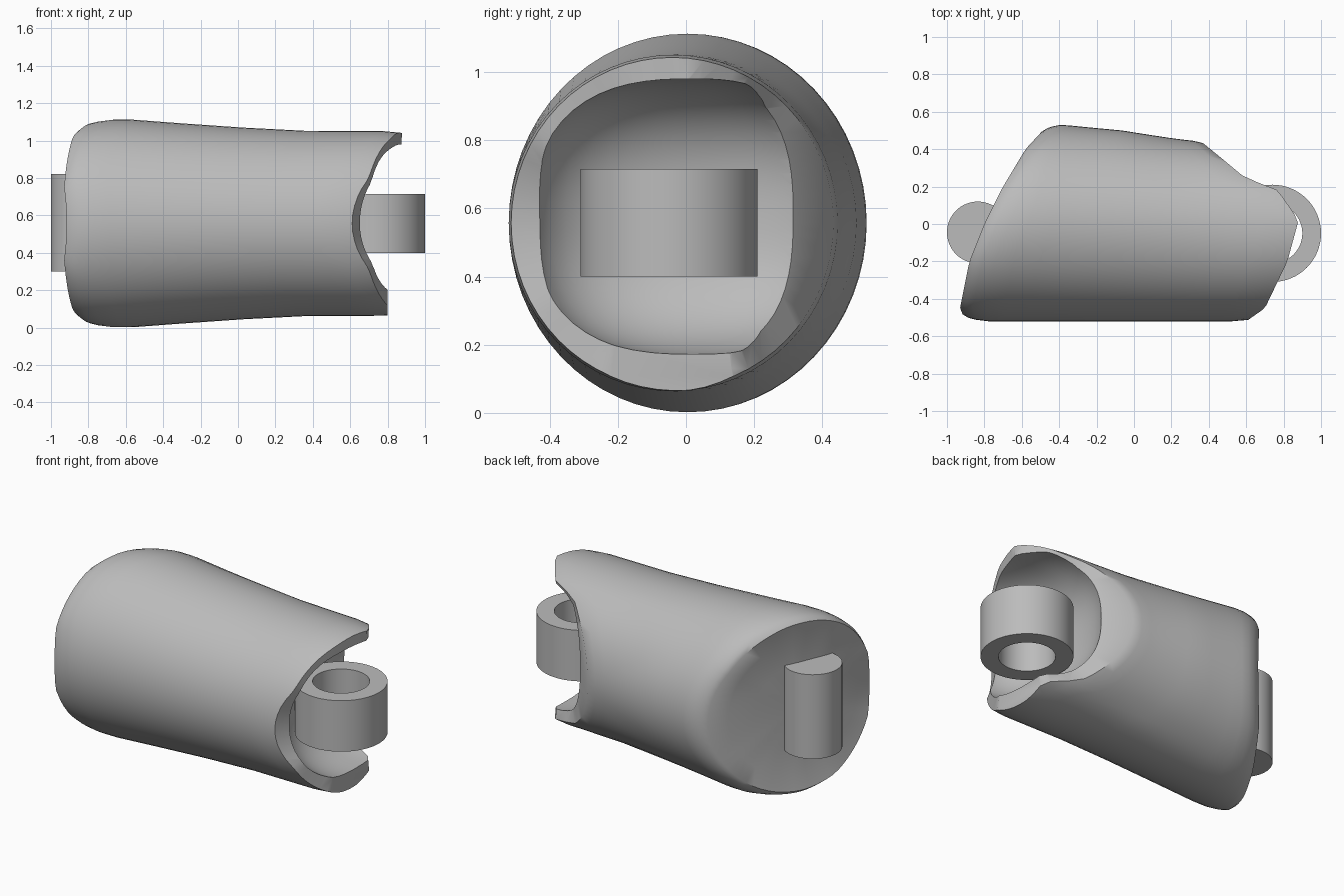
import bpy, bmesh, math

cube = bpy.data.objects.get("Cube")
if cube:
    bpy.data.objects.remove(cube, do_unlink=True)

grey = bpy.data.materials.new("plain grey")
grey.use_nodes = True
tone = (0.5, 0.5, 0.5, 1)
grey.diffuse_color = tone
grey.node_tree.nodes["Principled BSDF"].inputs["Base Color"].default_value = tone


def make_object(name, bm):
    bmesh.ops.recalc_face_normals(bm, faces=bm.faces)
    mesh = bpy.data.meshes.new(name)
    bm.to_mesh(mesh)
    bm.free()
    mesh.materials.append(grey)
    obj = bpy.data.objects.new(name, mesh)
    bpy.context.collection.objects.link(obj)
    return obj


def activate(obj):
    bpy.ops.object.select_all(action='DESELECT')
    obj.select_set(True)
    bpy.context.view_layer.objects.active = obj


def smooth(obj, angle=35):
    activate(obj)
    bpy.ops.object.shade_smooth_by_angle(angle=math.radians(angle))


def interp(points, t):
    if t <= points[0][0]:
        return points[0][1]
    for (a, va), (b, vb) in zip(points, points[1:]):
        if t <= b:
            return va + (vb - va) * (t - a) / (b - a)
    return points[-1][1]


def cut(target, tool):
    mod = target.modifiers.new("cut", 'BOOLEAN')
    mod.operation = 'DIFFERENCE'
    mod.solver = 'EXACT'
    mod.object = tool
    activate(target)
    bpy.ops.object.modifier_apply(modifier=mod.name)
    bpy.data.objects.remove(tool, do_unlink=True)


# Body: lofted ovals whose ends follow slanted outlines
left_end = [(-.52, -.9), (-.45, -.93), (-.2, -.88), (0, -.8), (.2, -.7), (.4, -.58), (.53, -.46)]
right_end = [(-.52, .6), (-.45, .7), (-.2, .82), (.02, .88), (.18, .77), (.25, .59), (.35, .47), (.44, .36)]
half_height = [(0, .555), (.14, .555), (.3, .535), (.5, .512), (.7, .495), (1, .493)]
back_reach = [(0, .53), (.1, .53), (.5, .5), (.85, .455), (1, .44)]
end_scale = [(0, .93), (.015, .965), (.04, .985), (.08, 1), (.95, 1), (1, .985)]
steps = [0, .015, .04, .08, .14, .22, .3, .4, .5, .6, .7, .8, .88, .95, 1]
SIDES = 64

bm = bmesh.new()
rings = []
for u in steps:
    back, scale = interp(back_reach, u), interp(end_scale, u)
    mid, reach = (back - .52) / 2, (back + .52) / 2 * scale
    ring = []
    for i in range(SIDES):
        a = math.tau * i / SIDES
        y = mid + reach * math.cos(a)
        z = .557 + interp(half_height, u) * scale * math.sin(a)
        x = interp(left_end, y) * (1 - u) + interp(right_end, y) * u
        ring.append(bm.verts.new((x, y, z)))
    rings.append(ring)
for r, s in zip(rings, rings[1:]):
    for i in range(SIDES):
        j = (i + 1) % SIDES
        bm.faces.new((r[i], r[j], s[j], s[i]))

# Shallow dished cap at the left, plain cap at the right
inner = rings[0]
for scale, depth in ((.8, .02), (.5, .03)):
    ring = []
    for v in rings[0]:
        y, z = v.co.y * scale, .557 + (v.co.z - .557) * scale
        ring.append(bm.verts.new((interp(left_end, y) + depth, y, z)))
    for i in range(SIDES):
        j = (i + 1) % SIDES
        bm.faces.new((inner[i], inner[j], ring[j], ring[i]))
    inner = ring
for edge, x in ((inner, -.77), (rings[-1], .86)):
    hub = bm.verts.new((x, 0, .557))
    for i in range(SIDES):
        bm.faces.new((edge[i], edge[(i + 1) % SIDES], hub))
body = make_object("body", bm)

# Rounded socket hollowed into the right end
bm = bmesh.new()
bmesh.ops.create_uvsphere(bm, u_segments=48, v_segments=32, radius=1)
for v in bm.verts:
    size = sum(abs(c) ** 2.5 for c in v.co) ** (1 / 2.5)
    d = v.co / size
    v.co = (.87 + .42 * d.x, .02 + .49 * d.y, .575 + .405 * d.z)
cut(body, make_object("socket_cutter", bm))

# Lower lip trimmed shorter than the upper one
bm = bmesh.new()
bmesh.ops.create_cube(bm, size=1)
for v in bm.verts:
    v.co = (.95 + .3 * v.co.x, v.co.y * 1.4, .15 + .5 * v.co.z)
cut(body, make_object("lip_cutter", bm))
smooth(body, 40)


def cylinder(name, x, y, low, high, radius):
    bm = bmesh.new()
    bmesh.ops.create_cone(bm, cap_ends=True, segments=64, radius1=radius, radius2=radius, depth=high - low)
    bmesh.ops.translate(bm, verts=bm.verts, vec=(x, y, (low + high) / 2))
    return make_object(name, bm)


# Hinge pin on the left, hinge ring on the right
smooth(cylinder("hinge_pin", -.835, -.045, .3, .82, .165))
hinge_ring = cylinder("hinge_ring", .74, -.05, .4, .715, .26)
cut(hinge_ring, cylinder("bore_cutter", .74, -.05, .2, .9, .16))
smooth(hinge_ring)
